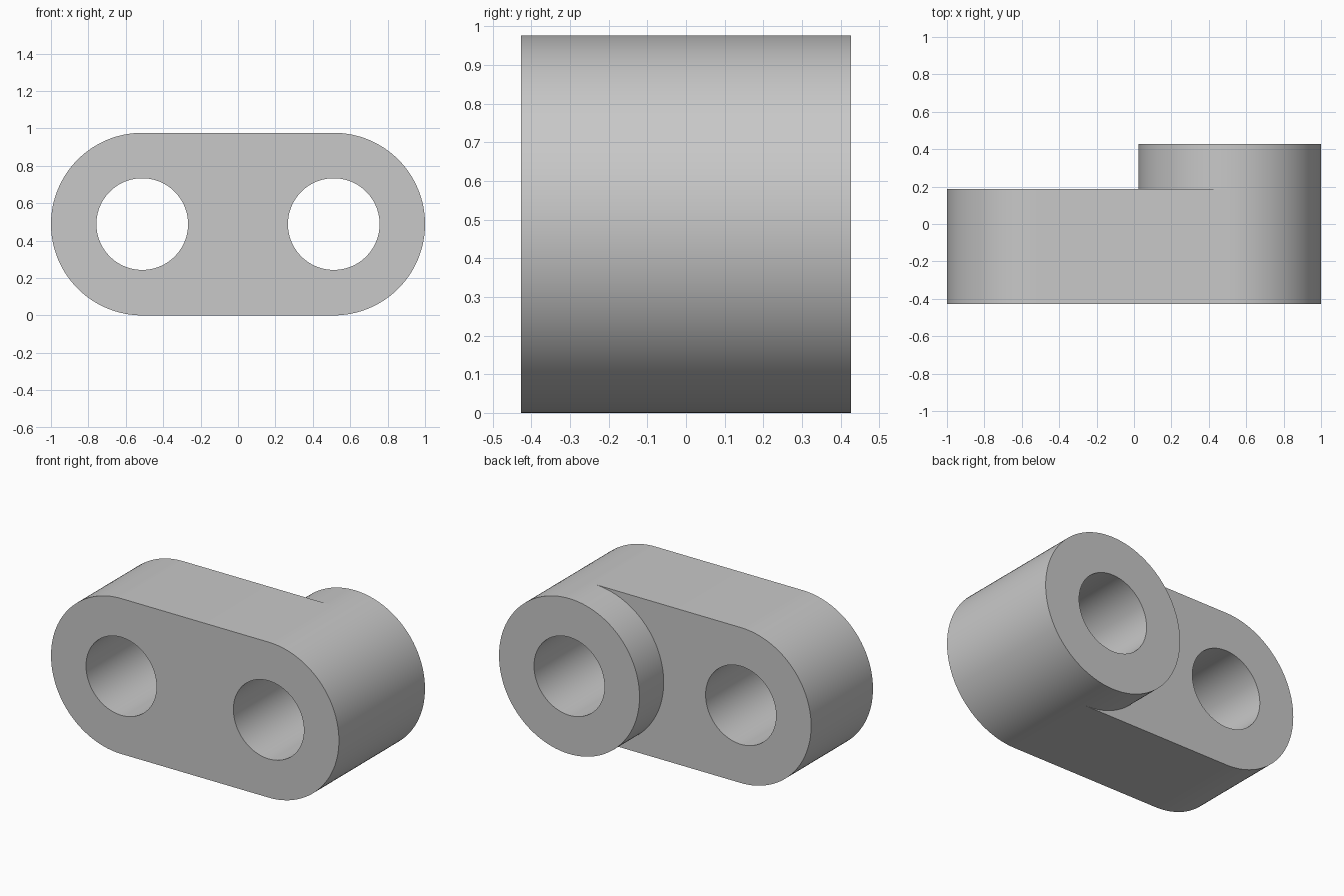
import bpy, bmesh
from math import pi, cos, sin
from mathutils import Vector

default_cube = bpy.data.objects.get("Cube")
if default_cube:
    bpy.data.objects.remove(default_cube, do_unlink=True)

RADIUS = 0.488         # rounded ends, also half the height
BORE = 0.245           # through holes
CENTRE = 1 - RADIUS    # hole centres sit at +-CENTRE
FRONT, STEP, BACK = -0.427, 0.187, 0.427
SEGMENTS = 128


def arc(cx, radius, start, end):
    """Points on an arc in the front plane."""
    count = round(SEGMENTS * abs(end - start) / (2 * pi))
    angles = [start + (end - start) * i / count for i in range(count + 1)]
    return [Vector((cx + radius * cos(a), FRONT, RADIUS + radius * sin(a))) for a in angles]


def fill(bm, *loops):
    """Fill an outline, treating further loops as holes."""
    edges = []
    for points in loops:
        verts = [bm.verts.new(p) for p in points]
        edges += [bm.edges.new((v, verts[i - 1])) for i, v in enumerate(verts)]
    bmesh.ops.triangle_fill(bm, edges=edges, use_beauty=True, normal=(0, -1, 0))


def extrude(bm, faces, depth):
    new = bmesh.ops.extrude_face_region(bm, geom=faces)["geom"]
    bmesh.ops.translate(bm, verts=[g for g in new if isinstance(g, bmesh.types.BMVert)],
                        vec=(0, depth, 0))
    return [g for g in new if isinstance(g, bmesh.types.BMFace)]


def bore(cx):
    return arc(cx, BORE, 0, 2 * pi)[:-1]


bm = bmesh.new()
# Arm profile: rounded on one end, cut out around the boss on the other
arm_outline = arc(-CENTRE, RADIUS, pi / 2, 3 * pi / 2) + arc(CENTRE, RADIUS, 3 * pi / 2, pi / 2)
fill(bm, arm_outline, bore(-CENTRE))
# Boss profile: a ring that meets the arm
fill(bm, arc(CENTRE, RADIUS, 0, 2 * pi)[:-1], bore(CENTRE))
bmesh.ops.remove_doubles(bm, verts=bm.verts[:], dist=0.0001)

# Full link thickness, then the boss raised further at the back
back_faces = extrude(bm, bm.faces[:], STEP - FRONT)
axis = Vector((CENTRE, STEP, RADIUS))
boss_faces = [f for f in back_faces
              if all((v.co - axis).length < RADIUS + 0.001 for v in f.verts)]
extrude(bm, boss_faces, BACK - STEP)
bmesh.ops.recalc_face_normals(bm, faces=bm.faces[:])

mesh = bpy.data.meshes.new("link_body")
bm.to_mesh(mesh)
bm.free()
link = bpy.data.objects.new("link_body", mesh)
bpy.context.collection.objects.link(link)

# Plain grey
grey = bpy.data.materials.new("plain_grey")
grey.use_nodes = True
colour = (0.58, 0.58, 0.58, 1)
grey.diffuse_color = colour
grey.node_tree.nodes["Principled BSDF"].inputs["Base Color"].default_value = colour
mesh.materials.append(grey)

# Smooth round walls, crisp rims
bpy.ops.object.select_all(action="DESELECT")
link.select_set(True)
bpy.context.view_layer.objects.active = link
bpy.ops.object.shade_smooth_by_angle(angle=pi / 6)
